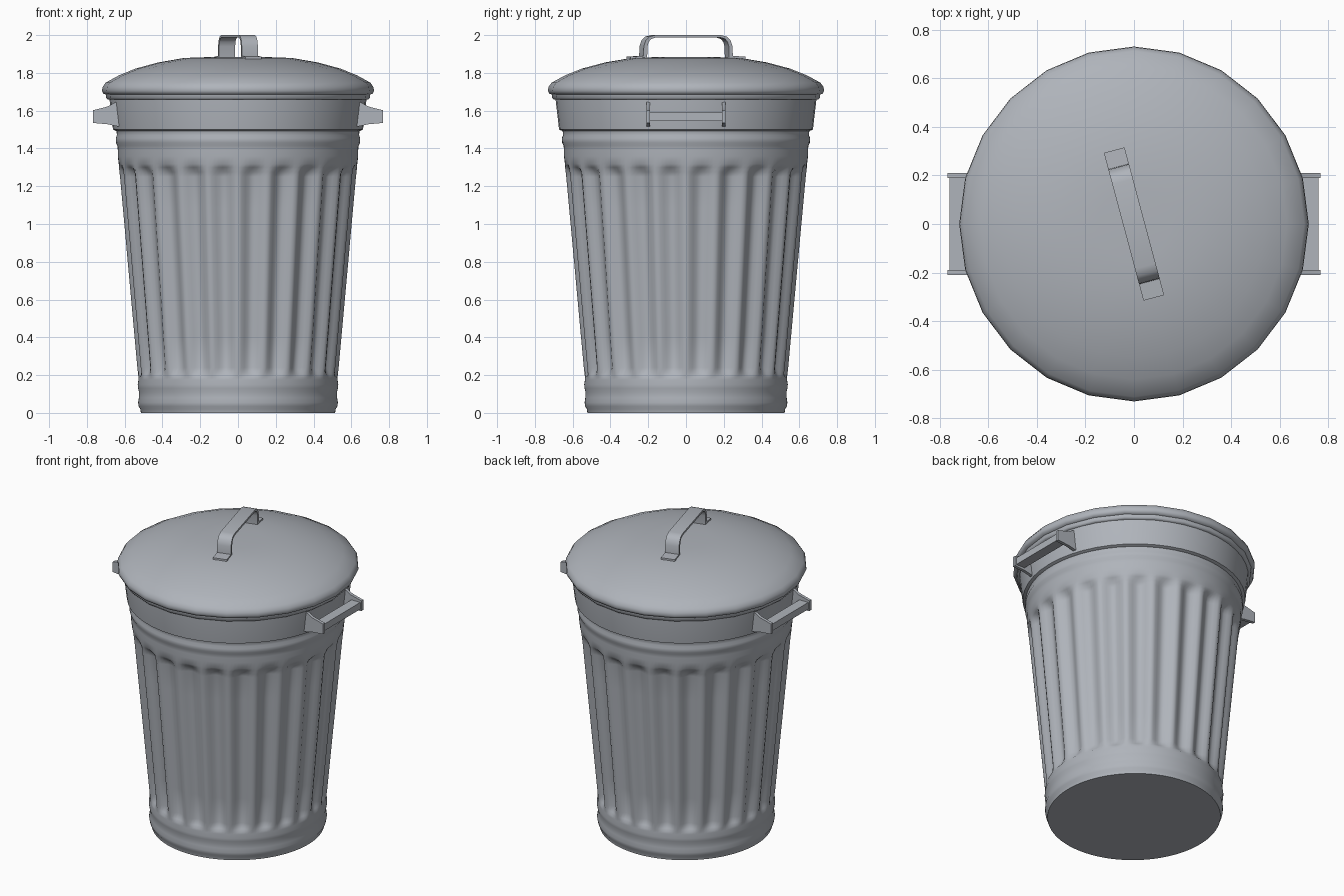
import bpy, bmesh
from math import sin, cos, pi, radians
from mathutils import Matrix, Vector

if "Cube" in bpy.data.objects:
    bpy.data.objects.remove(bpy.data.objects["Cube"])

SX = 0.985  # the can is very slightly narrower in x

steel = bpy.data.materials.new("blue_grey_steel")
steel.diffuse_color = (0.43, 0.455, 0.495, 1)
steel.use_nodes = True
steel.node_tree.nodes["Principled BSDF"].inputs["Base Color"].default_value = steel.diffuse_color


def finish(name, bm, angle):
    bmesh.ops.remove_doubles(bm, verts=bm.verts, dist=1e-5)
    bmesh.ops.recalc_face_normals(bm, faces=bm.faces)
    me = bpy.data.meshes.new(name)
    bm.to_mesh(me)
    bm.free()
    me.materials.append(steel)
    ob = bpy.data.objects.new(name, me)
    bpy.context.collection.objects.link(ob)
    bpy.ops.object.select_all(action='DESELECT')
    ob.select_set(True)
    bpy.context.view_layer.objects.active = ob
    bpy.ops.object.shade_smooth_by_angle(angle=radians(angle))
    return ob


def lathe(name, profile, n, angle, dent=lambda a, d: 0):
    """Revolve (radius, z, flute depth) rows; cap first and last rings."""
    bm = bmesh.new()
    rings = []
    for r, z, d in profile:
        ring = []
        for i in range(n):
            a = 2 * pi * i / n
            q = r - dent(a, d)
            ring.append(bm.verts.new((q * cos(a) * SX, q * sin(a), z)))
        rings.append(ring)
    for lo, hi in zip(rings, rings[1:]):
        for i in range(n):
            j = (i + 1) % n
            bm.faces.new((lo[i], lo[j], hi[j], hi[i]))
    bm.faces.new(rings[0][::-1])
    bm.faces.new(rings[-1])
    return finish(name, bm, angle)


def prism(bm, outline, offset):
    """Extrude a closed outline of points along an offset vector."""
    f = bm.faces.new([bm.verts.new(p) for p in outline])
    ext = bmesh.ops.extrude_face_region(bm, geom=[f], use_keep_orig=True)
    vs = [v for v in ext['geom'] if isinstance(v, bmesh.types.BMVert)]
    bmesh.ops.translate(bm, verts=vs, vec=offset)


# Fluted body: 24 ridges, valleys ending under the plain upper band
def flute(a, d):
    return d * ((1 - cos(24 * a)) / 2) ** 0.85


low = [(0.522, 0, 0), (0.525, 0.02, 0), (0.534, 0.035, 0), (0.537, 0.055, 0),
       (0.533, 0.08, 0), (0.532, 0.11, 0), (0.537, 0.13, 0), (0.539, 0.15, 0),
       (0.535, 0.175, 0), (0.535, 0.19, 0), (0.537, 0.205, 0.016), (0.541, 0.24, 0.034)]
mid = [(0.541 + 0.093 * t / 6, 0.24 + 1.01 * t / 6, 0.034 + 0.006 * t / 6) for t in range(1, 7)]
high = [(0.637, 1.275, 0.036), (0.640, 1.30, 0.012), (0.641, 1.318, 0),
        (0.646, 1.36, 0), (0.646, 1.39, 0), (0.648, 1.415, 0), (0.656, 1.43, 0),
        (0.657, 1.455, 0), (0.651, 1.47, 0), (0.652, 1.485, 0), (0.657, 1.51, 0)]
lathe("can_body", low + mid + high, 192, 55, flute)

# Plain collar with a rolled top bead
lathe("rim_collar", [(0.645, 1.488, 0), (0.672, 1.50, 0), (0.690, 1.655, 0),
                     (0.690, 1.67, 0), (0.64, 1.67, 0)], 48, 30)

# Domed lid, 24 sided
lathe("lid", [(0.66, 1.658, 0), (0.700, 1.658, 0), (0.708, 1.667, 0), (0.710, 1.685, 0),
              (0.724, 1.690, 0), (0.731, 1.705, 0), (0.728, 1.725, 0), (0.712, 1.748, 0),
              (0.64, 1.787, 0), (0.55, 1.823, 0), (0.43, 1.855, 0), (0.29, 1.879, 0),
              (0.15, 1.884, 0), (0.02, 1.885, 0)], 24, 50)

# Lid strap handle: bent strip, turned 15 degrees
half = [(0.315, 1.886), (0.245, 1.890), (0.243, 1.94), (0.232, 1.972), (0.212, 1.992), (0.18, 2.0)]
inner = [(0.315, 1.868), (0.225, 1.868), (0.223, 1.94), (0.216, 1.964), (0.202, 1.98), (0.178, 1.987)]
path = half + [(-u, z) for u, z in half[::-1]]
back = inner + [(-u, z) for u, z in inner[::-1]]
bm = bmesh.new()
rows = []
for (u, z), (v, w) in zip(path, back):
    rows.append([bm.verts.new(p) for p in ((-0.044, u, z), (0.044, u, z), (0.044, v, w), (-0.044, v, w))])
for a, b in zip(rows, rows[1:]):
    for k in range(4):
        m = (k + 1) % 4
        bm.faces.new((a[k], a[m], b[m], b[k]))
bm.faces.new(rows[0])
bm.faces.new(rows[-1])
bmesh.ops.rotate(bm, verts=bm.verts, cent=(0, 0, 0), matrix=Matrix.Rotation(radians(15), 3, 'Z'))
finish("lid_handle", bm, 35)

# Side handles: two flared end plates joined by a grip bar
plate = [(0.63, 1.655), (0.69, 1.622), (0.768, 1.602), (0.768, 1.535), (0.69, 1.528), (0.63, 1.515)]
grip = [(0.695, 1.545), (0.760, 1.545), (0.760, 1.59), (0.695, 1.59)]
for name, s in (("right_handle", 1), ("left_handle", -1)):
    bm = bmesh.new()
    for y in (-0.21, 0.19):
        prism(bm, [(s * x, y, z) for x, z in plate], Vector((0, 0.02, 0)))
    prism(bm, [(s * x, -0.19, z) for x, z in grip], Vector((0, 0.38, 0)))
    finish(name, bm, 30)
